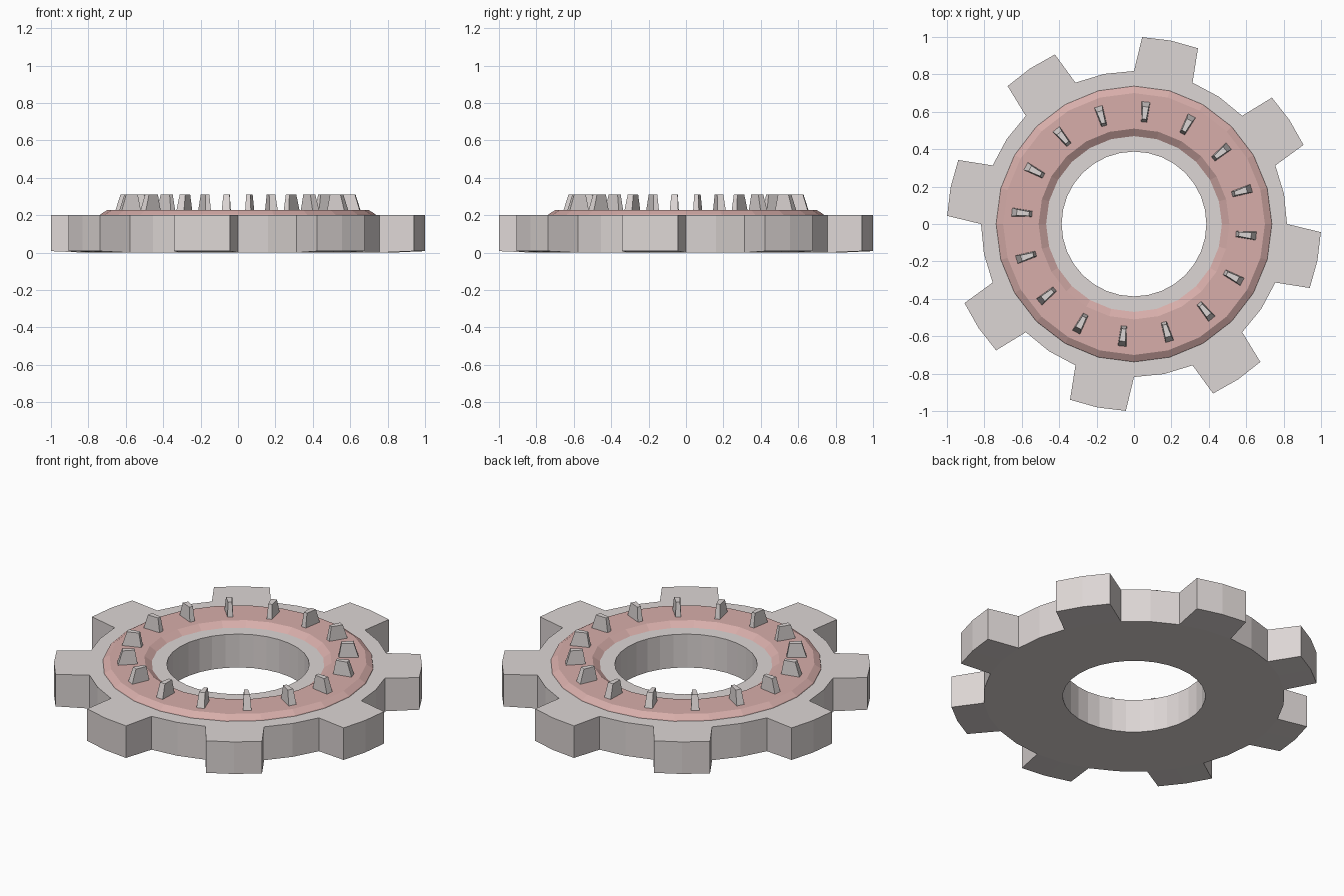
import bpy, bmesh
from math import sin, cos, radians

if "Cube" in bpy.data.objects:
    bpy.data.objects.remove(bpy.data.objects["Cube"])


def material(name, color):
    m = bpy.data.materials.new(name)
    m.diffuse_color = (*color, 1)
    m.use_nodes = True
    m.node_tree.nodes["Principled BSDF"].inputs["Base Color"].default_value = m.diffuse_color
    return m


def finish(name, bm, mat):
    bmesh.ops.recalc_face_normals(bm, faces=bm.faces)
    me = bpy.data.meshes.new(name)
    bm.to_mesh(me)
    bm.free()
    me.materials.append(mat)
    ob = bpy.data.objects.new(name, me)
    bpy.context.collection.objects.link(ob)
    return ob


def polar(r, deg, z):
    return (r * cos(radians(deg)), r * sin(radians(deg)), z)


grey = material("warm_grey", (0.72, 0.67, 0.66))
red = material("dull_red", (0.68, 0.42, 0.40))

# Gear body: 32 sectors, 8 teeth each spanning two sectors
HOLE, ROOT, TIP, TOP = 0.387, 0.818, 1.0, 0.2
bm = bmesh.new()


def ring(r, z):
    return [bm.verts.new(polar(r, i * 11.25, z)) for i in range(32)]


hole_b, hole_t = ring(HOLE, 0), ring(HOLE, TOP)
root_b, root_t = ring(ROOT, 0), ring(ROOT, TOP)
for i in range(32):
    j = (i + 1) % 32
    bm.faces.new((hole_t[i], hole_t[j], root_t[j], root_t[i]))
    bm.faces.new((hole_b[i], hole_b[j], root_b[j], root_b[i]))
    bm.faces.new((hole_b[i], hole_b[j], hole_t[j], hole_t[i]))
    if i % 4 < 2:
        bm.faces.new((root_b[i], root_b[j], root_t[j], root_t[i]))
for k in range(8):
    idx = [(4 * k + 2 + n) % 32 for n in range(3)]
    angles = [45 * k + 22.5 + a for a in (2.5, 11.25, 20)]
    tip_b = [bm.verts.new(polar(TIP, a, 0.008)) for a in angles]
    tip_t = [bm.verts.new(polar(TIP, a, TOP)) for a in angles]
    for n in range(2):
        a, b = idx[n], idx[n + 1]
        bm.faces.new((root_t[a], root_t[b], tip_t[n + 1], tip_t[n]))
        bm.faces.new((root_b[a], root_b[b], tip_b[n + 1], tip_b[n]))
        bm.faces.new((tip_b[n], tip_b[n + 1], tip_t[n + 1], tip_t[n]))
    for n in (0, 2):
        a = idx[n]
        bm.faces.new((root_b[a], tip_b[n], tip_t[n], root_t[a]))
finish("gear_body", bm, grey)

# Raised ring with chamfered rims
profile = [(0.465, 0.19), (0.47, 0.2), (0.51, 0.227),
           (0.70, 0.227), (0.735, 0.205), (0.742, 0.19)]
bm = bmesh.new()
SEG = 24
loops = [[bm.verts.new(polar(r, s * 360 / SEG, z)) for r, z in profile]
         for s in range(SEG)]
for s in range(SEG):
    a, b = loops[s], loops[(s + 1) % SEG]
    for n in range(len(profile)):
        m = (n + 1) % len(profile)
        bm.faces.new((a[n], a[m], b[m], b[n]))
finish("raised_ring", bm, red)

# Tapered studs: (inner radius, inner half width, outer radius, outer half width, z)
bm = bmesh.new()
levels = [(0.545, 0.016, 0.661, 0.024, 0.21), (0.563, 0.011, 0.63, 0.017, 0.31)]
for k in range(16):
    t = radians(84.4 + 22.5 * k)
    rings = []
    for ri, wi, ro, wo, z in levels:
        pts = [(ri, -wi), (ro, -wo), (ro, wo), (ri, wi)]
        rings.append([bm.verts.new((r * cos(t) - w * sin(t),
                                    r * sin(t) + w * cos(t), z)) for r, w in pts])
    lo, hi = rings
    bm.faces.new(lo[::-1])
    bm.faces.new(hi)
    for n in range(4):
        m = (n + 1) % 4
        bm.faces.new((lo[n], lo[m], hi[m], hi[n]))
finish("studs", bm, grey)
